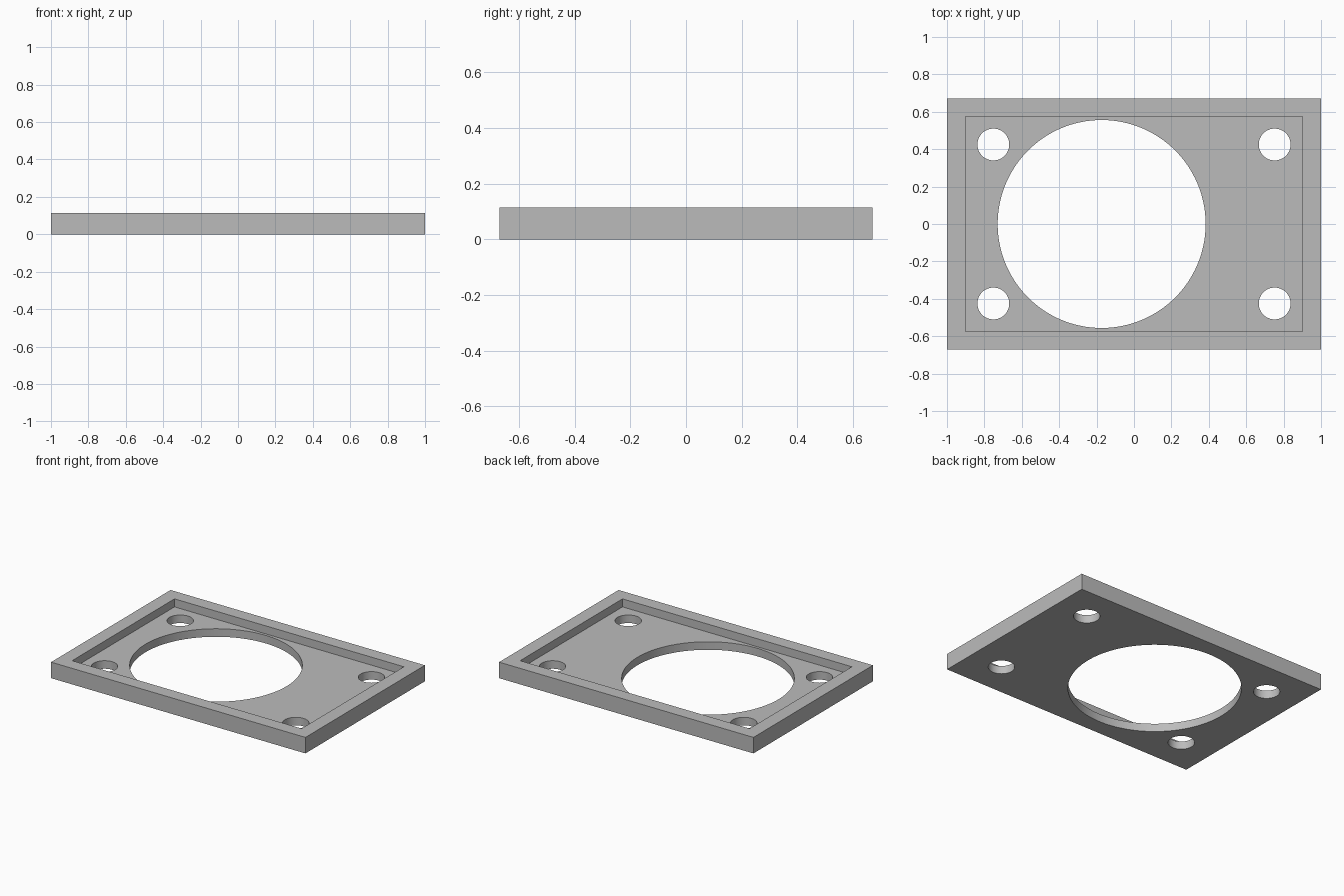
import bpy

if "Cube" in bpy.data.objects:
    bpy.data.objects.remove(bpy.data.objects["Cube"])

HALF_X, HALF_Y, HEIGHT = 1.0, 0.671, 0.114    # outer plate
POCKET_X, POCKET_Y, FLOOR = 0.902, 0.575, 0.057  # recess in the top

grey = bpy.data.materials.new("grey")
grey.diffuse_color = (0.5, 0.5, 0.5, 1)
grey.use_nodes = True
grey.node_tree.nodes["Principled BSDF"].inputs["Base Color"].default_value = grey.diffuse_color


def box(name, hx, hy, z0, z1):
    bpy.ops.mesh.primitive_cube_add(size=1, location=(0, 0, (z0 + z1) / 2))
    ob = bpy.context.object
    ob.name = name
    ob.scale = (2 * hx, 2 * hy, z1 - z0)
    bpy.ops.object.transform_apply(location=True, rotation=False, scale=True)
    ob.data.materials.append(grey)
    return ob


def drill(name, x, y, radius, sides):
    bpy.ops.mesh.primitive_cylinder_add(vertices=sides, radius=radius, depth=1, location=(x, y, 0))
    ob = bpy.context.object
    ob.name = name
    ob.data.materials.append(grey)
    return ob


# Plate with a raised rim around the recess
plate = box("mounting_plate", HALF_X, HALF_Y, 0, HEIGHT)
cutters = [box("recess_cutter", POCKET_X, POCKET_Y, FLOOR, HEIGHT + 0.2)]

# Large off-centre opening and four corner screw holes
cutters.append(drill("opening_cutter", -0.173, 0, 0.556, 128))
for sx in (-1, 1):
    for sy in (-1, 1):
        cutters.append(drill("screw_hole_cutter", sx * 0.752, sy * 0.425, 0.085, 64))

# Cut the recess and the holes, then discard the cutters
for cutter in cutters:
    cutter.hide_render = True
    mod = plate.modifiers.new(cutter.name, 'BOOLEAN')
    mod.operation = 'DIFFERENCE'
    mod.solver = 'EXACT'
    mod.object = cutter
bpy.ops.object.select_all(action='DESELECT')
plate.select_set(True)
bpy.context.view_layer.objects.active = plate
for mod in list(plate.modifiers):
    bpy.ops.object.modifier_apply(modifier=mod.name)
for cutter in cutters:
    bpy.data.objects.remove(cutter, do_unlink=True)

# Smooth hole walls, sharp edges
bpy.ops.object.shade_smooth_by_angle(angle=0.52)
